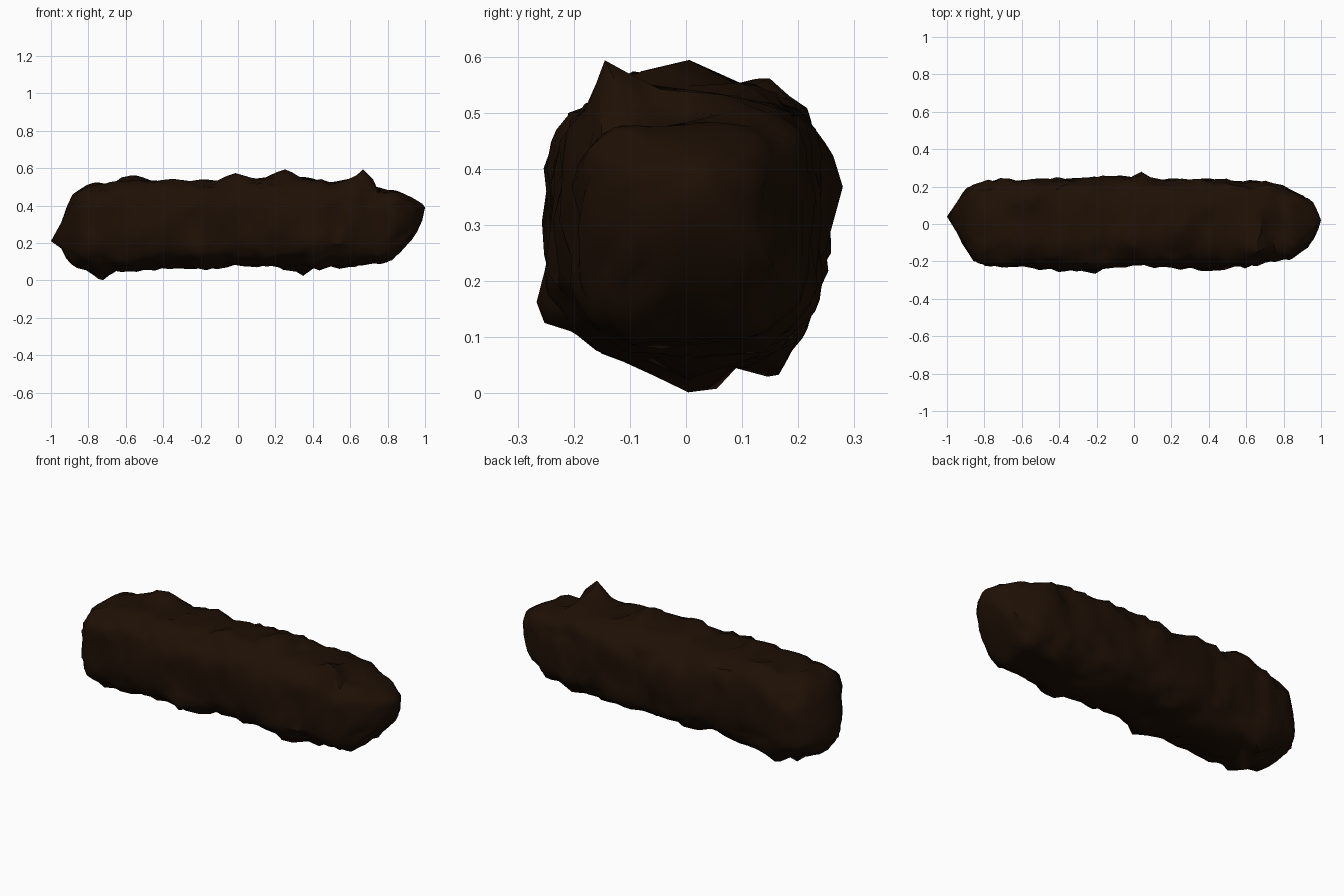
import bpy, bmesh, math, random
from mathutils import Vector, noise

if "Cube" in bpy.data.objects:
    bpy.data.objects.remove(bpy.data.objects["Cube"])

random.seed(4)
SIDES, RINGS = 30, 46
X_LEFT, X_RIGHT = -.945, .985

# Mean outlines along x: top and bottom (z), back and front (y)
TOP = [(-.945, .31), (-.92, .39), (-.88, .46), (-.82, .51), (-.7, .53), (-.6, .54), (-.3, .54),
       (0, .54), (.25, .55), (.6, .535), (.67, .53), (.73, .495), (.85, .475), (.93, .44),
       (.985, .41)]
BOTTOM = [(-.945, .17), (-.92, .12), (-.88, .09), (-.75, .06), (-.6, .065), (-.3, .075), (0, .08),
          (.3, .07), (.6, .075), (.8, .095), (.9, .18), (.95, .25), (.985, .32)]
BACK = [(-.945, .12), (-.92, .165), (-.87, .21), (-.7, .24), (-.4, .245), (0, .245),
        (.3, .24), (.7, .228), (.8, .20), (.9, .16), (.95, .125), (.985, .06)]
FRONT = [(-.945, -.05), (-.92, -.1), (-.87, -.18), (-.78, -.23), (-.6, -.23), (-.2, -.24),
         (0, -.22), (.4, -.235), (.6, -.22), (.85, -.185), (.95, -.1), (.985, -.03)]

# Single lumps standing out of the surface: position and push
LUMPS = [((.25, -.03, .545), (0, 0, .06)), ((.67, -.13, .515), (0, -.01, .08)),
         ((-.57, .15, .535), (0, .01, .04)), ((0, -.1, .54), (0, 0, .05)),
         ((-.75, .02, .06), (0, 0, -.065)), ((-.68, .16, .08), (0, .01, -.045)),
         ((-.2, -.22, .15), (0, -.035, -.01)), ((.4, -.22, .2), (0, -.025, 0)),
         ((.05, .24, .38), (0, .03, 0)), ((.3, 0, .07), (0, 0, -.03))]


def sample(outline, x):
    for (x0, v0), (x1, v1) in zip(outline, outline[1:]):
        if x <= x1:
            return v0 + (v1 - v0) * (x - x0) / (x1 - x0)
    return outline[-1][1]


def soft(v, power):
    return math.copysign(abs(v) ** power, v)


# Lumpy log: rounded-square rings lofted along x
bm = bmesh.new()
rings = []
for i in range(RINGS):
    t = -1 + 2 * i / (RINGS - 1)
    t = math.sin(t * math.pi / 2) * .35 + t * .65
    x = X_LEFT + (X_RIGHT - X_LEFT) * (t + 1) / 2
    end = max(0, min(1, (1 - abs(t)) / .1))
    t_z, b_z = sample(TOP, x), sample(BOTTOM, x)
    b_y, f_y = sample(BACK, x), sample(FRONT, x)
    centre = Vector((x, (b_y + f_y) / 2, (t_z + b_z) / 2))
    power = .8 - .17 * end
    ring = []
    for j in range(SIDES):
        a = 2 * math.pi * (j + .5 * (i % 2)) / SIDES
        p = centre + Vector((0, (b_y - f_y) / 2 * soft(math.cos(a), power),
                             (t_z - b_z) / 2 * soft(math.sin(a), power)))
        out = (p - centre).normalized()
        bump = noise.noise(p * 6) * .02 + noise.noise(p * 15) * .022 + random.uniform(-.006, .006)
        q = p + out * (bump - .002) * end
        for place, push in LUMPS:
            q += Vector(push) * math.exp(-((p - Vector(place)).length / .065) ** 2)
        q.x += random.uniform(-.012, .012) * end
        ring.append(bm.verts.new(q))
    rings.append(ring)
for i, (r0, r1) in enumerate(zip(rings, rings[1:])):
    for j in range(SIDES):
        k = (j + 1) % SIDES
        if i % 2:
            bm.faces.new((r0[j], r0[k], r1[k]))
            bm.faces.new((r0[j], r1[k], r1[j]))
        else:
            bm.faces.new((r0[j], r0[k], r1[j]))
            bm.faces.new((r0[k], r1[k], r1[j]))

# Pointed ends
for ring, tip in ((rings[0], (-1, .04, .21)), (rings[-1], (1, .02, .39))):
    point = bm.verts.new(tip)
    for j in range(SIDES):
        bm.faces.new((ring[j], ring[(j + 1) % SIDES], point))
bmesh.ops.recalc_face_normals(bm, faces=bm.faces)

# Stand it on the ground
low = min(v.co.z for v in bm.verts)
for v in bm.verts:
    v.co.z -= low * max(0, 1 - v.co.z / .12)

mesh = bpy.data.meshes.new("log")
bm.to_mesh(mesh)
bm.free()
log = bpy.data.objects.new("log", mesh)
bpy.context.collection.objects.link(log)

# Dark brown surface, smooth with sharp cracks
brown = bpy.data.materials.new("dark_brown")
brown.diffuse_color = (.013, .005, .0015, 1)
brown.use_nodes = True
brown.node_tree.nodes["Principled BSDF"].inputs["Base Color"].default_value = brown.diffuse_color
mesh.materials.append(brown)
bpy.context.view_layer.objects.active = log
log.select_set(True)
bpy.ops.object.shade_smooth_by_angle(angle=math.radians(50))
